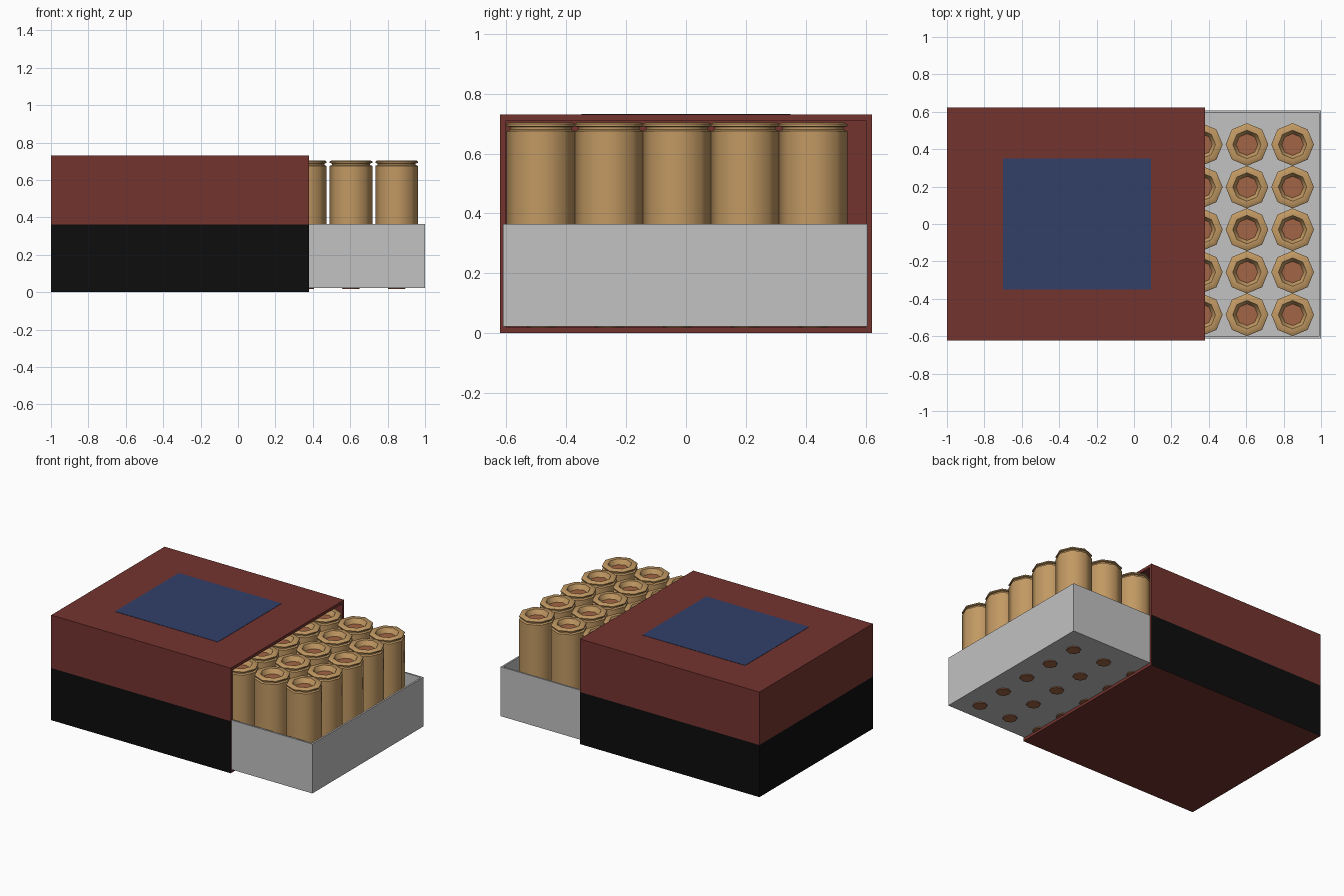
import bpy, bmesh, math
from mathutils import Vector

if "Cube" in bpy.data.objects:
    bpy.data.objects.remove(bpy.data.objects["Cube"])


def mat(name, rgb):
    m = bpy.data.materials.new(name)
    m.diffuse_color = (*rgb, 1)
    m.use_nodes = True
    m.node_tree.nodes["Principled BSDF"].inputs["Base Color"].default_value = m.diffuse_color
    return m


BLACK = mat("black card", (0.004, 0.004, 0.004))
RED = mat("dark red card", (0.175, 0.034, 0.028))
BLUE = mat("blue label", (0.032, 0.05, 0.14))
GREY = mat("grey tray", (0.54, 0.54, 0.54))
BRASS = mat("brass", (0.54, 0.32, 0.125))
COPPER = mat("copper", (0.36, 0.13, 0.058))


def finish(bm, name, mats):
    bmesh.ops.recalc_face_normals(bm, faces=bm.faces)
    me = bpy.data.meshes.new(name)
    bm.to_mesh(me)
    bm.free()
    for m in mats:
        me.materials.append(m)
    ob = bpy.data.objects.new(name, me)
    bpy.context.collection.objects.link(ob)
    return ob


def box(lo, hi):
    bm = bmesh.new()
    bmesh.ops.create_cube(bm, size=1)
    for v in bm.verts:
        v.co = Vector([(a + b) / 2 + c * (b - a) for a, b, c in zip(lo, hi, v.co)])
    return bm


def remove_side(bm, direction):
    bm.normal_update()
    d = Vector(direction)
    bmesh.ops.delete(bm, geom=[f for f in bm.faces if f.normal.dot(d) > 0.9],
                     context='FACES')


def shell(ob, thickness, rim_offset=0):
    s = ob.modifiers.new("wall", 'SOLIDIFY')
    s.thickness = thickness
    s.offset = -1
    s.use_even_offset = True
    s.material_offset = rim_offset
    s.material_offset_rim = rim_offset


# sleeve: open on the right, lower half of its outer walls black
bm = box((-1, -0.622, 0), (0.38, 0.622, 0.73))
bmesh.ops.bisect_plane(bm, geom=bm.verts[:] + bm.edges[:] + bm.faces[:],
                       plane_co=(0, 0, 0.362), plane_no=(0, 0, 1))
remove_side(bm, (1, 0, 0))
for f in bm.faces:
    low = f.calc_center_median().z < 0.362 and abs(f.normal.z) < 0.5
    f.material_index = 0 if low else 1
shell(finish(bm, "sleeve", [BLACK, RED]), 0.02, 1)

# label plate on top
finish(box((-0.70, -0.35, 0.728), (0.09, 0.35, 0.732)), "label", [BLUE])

# tray: open on top, slid out to the right
bm = box((-0.37, -0.612, 0.022), (1.0, 0.606, 0.365))
remove_side(bm, (0, 0, 1))
shell(finish(bm, "tray", [GREY]), 0.012)

# one eight-sided cartridge standing nose down (radius, height, material)
PROFILE = [(0.045, 0.017, 1), (0.085, 0.10, 1), (0.108, 0.20, 0), (0.114, 0.20, 0),
           (0.114, 0.675, 0), (0.102, 0.68, 0), (0.102, 0.688, 0), (0.114, 0.691, 0),
           (0.114, 0.698, 0), (0.106, 0.704, 0), (0.076, 0.704, 0), (0.058, 0.672, 1)]
bm = bmesh.new()
rings = []
for r, z, _ in PROFILE:
    rings.append([bm.verts.new((r * math.cos(k * math.pi / 4),
                                r * math.sin(k * math.pi / 4), z)) for k in range(8)])
for i in range(len(rings) - 1):
    for k in range(8):
        n = (k + 1) % 8
        f = bm.faces.new((rings[i][k], rings[i][n], rings[i + 1][n], rings[i + 1][k]))
        f.material_index = PROFILE[i][2]
for ring in (rings[0], rings[-1]):
    bm.faces.new(ring).material_index = 1
for f in bm.faces:
    f.smooth = True
first = finish(bm, "cartridge", [BRASS, COPPER])
first.data.set_sharp_from_angle(angle=math.radians(50))

# rows of cartridges
for i in range(5):
    for j in range(5):
        ob = first
        if i or j:
            ob = bpy.data.objects.new("cartridge", first.data)
            bpy.context.collection.objects.link(ob)
        ob.location = (0.848 - 0.244 * i, -0.485 + 0.2275 * j, 0)
